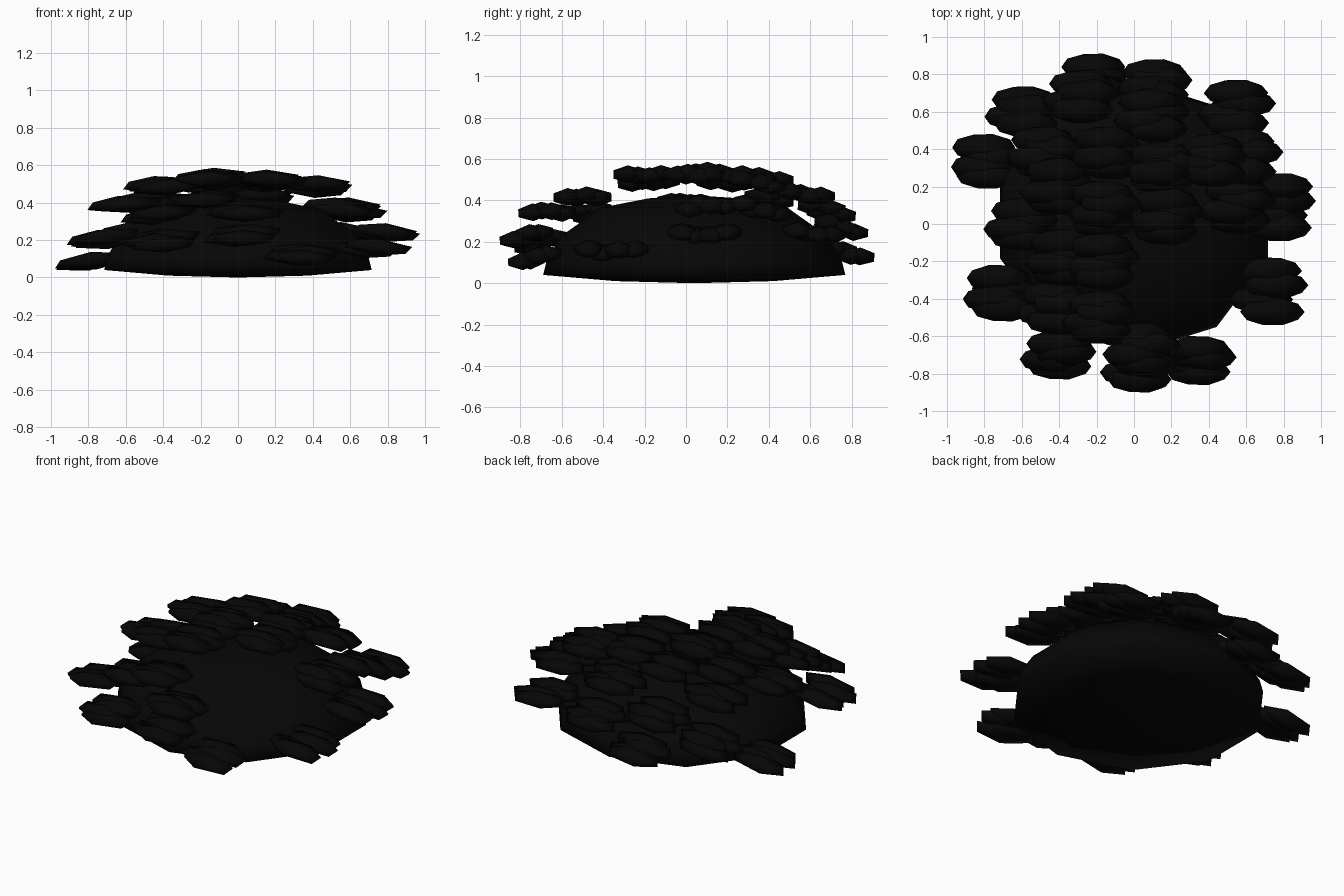
import bpy, bmesh, math, random
from mathutils import Matrix, Vector

random.seed(11)
dark = bpy.data.materials.new("dark_foliage")
dark.diffuse_color = (0.002, 0.002, 0.002, 1)


def finish(bm, name):
    bmesh.ops.recalc_face_normals(bm, faces=bm.faces)
    for f in bm.faces:
        f.smooth = True
    me = bpy.data.meshes.new(name)
    bm.to_mesh(me)
    bm.free()
    ob = bpy.data.objects.new(name, me)
    me.materials.append(dark)
    bpy.context.collection.objects.link(ob)
    return ob


# inner dome: (radius, height) rings, shallow curved underside
SIDES = 10
profile = [(0.38, 0.010), (0.73, 0.04), (0.71, 0.12), (0.64, 0.23), (0.45, 0.365), (0.22, 0.41)]
bm = bmesh.new()
rings = []
for r, z in profile:
    rings.append([bm.verts.new((r * math.sin(2 * math.pi * i / SIDES) * 1.03,
                                r * math.cos(2 * math.pi * i / SIDES) + 0.04, z))
                  for i in range(SIDES)])
bottom = bm.verts.new((0, 0.04, 0))
top = bm.verts.new((0, 0.04, 0.425))
for i in range(SIDES):
    j = (i + 1) % SIDES
    bm.faces.new((bottom, rings[0][j], rings[0][i]))
    bm.faces.new((top, rings[-1][i], rings[-1][j]))
    for a, b in zip(rings, rings[1:]):
        bm.faces.new((a[i], a[j], b[j], b[i]))
finish(bm, "bush_core")

# leaf clumps: centre x, y, z, spread in y
clumps = [
    # outer skirt
    (-0.79, 0.335, 0.085, 0.075), (-0.59, 0.60, 0.23, 0.065), (-0.72, -0.37, 0.21, 0.08),
    (-0.40, -0.70, 0.20, 0.06), (0.02, -0.77, 0.22, 0.06), (0.34, -0.73, 0.13, 0.06),
    (0.72, -0.36, 0.16, 0.11), (0.78, 0.09, 0.24, 0.11), (0.55, 0.62, 0.25, 0.08),
    (0.12, 0.75, 0.27, 0.06), (-0.22, 0.78, 0.14, 0.06), (0.59, 0.36, 0.36, 0.08),
    # middle layer
    (-0.60, 0.00, 0.39, 0.07), (-0.42, -0.45, 0.34, 0.07), (0.04, -0.67, 0.34, 0.07),
    (-0.18, -0.50, 0.41, 0.07), (-0.28, 0.68, 0.35, 0.07), (0.10, 0.58, 0.44, 0.07),
    (0.55, 0.10, 0.37, 0.08), (-0.47, 0.38, 0.40, 0.07),
    # crown
    (-0.41, 0.20, 0.48, 0.08), (-0.39, -0.18, 0.48, 0.08), (-0.17, -0.20, 0.52, 0.08),
    (0.17, 0.04, 0.52, 0.08), (0.42, 0.34, 0.485, 0.07), (-0.14, 0.38, 0.50, 0.07),
    (-0.16, 0.08, 0.53, 0.08), (0.15, 0.30, 0.51, 0.07),
]
for n, (cx, cy, cz, gap) in enumerate(clumps):
    bm = bmesh.new()
    # each clump is a loose row of long flat leaves, drooping outwards
    for k, side in ((-1, 0.3), (-0.4, -1), (0.3, 1), (1, -0.2)):
        at = Vector((cx + side * 0.03 + random.uniform(-0.012, 0.012), cy + k * gap,
                     cz + random.uniform(-0.018, 0.018) - k * cy * 0.02))
        m = (Matrix.Translation(at)
             @ Matrix.Rotation(cx * 0.14, 4, 'Y')
             @ Matrix.Rotation(-cy * 0.1, 4, 'X')
             @ Matrix.Diagonal((0.192, 0.082, 0.043, 1)))
        bmesh.ops.create_icosphere(bm, subdivisions=1, radius=1.0, matrix=m)
    finish(bm, "leaf_clump_%02d" % (n + 1))
